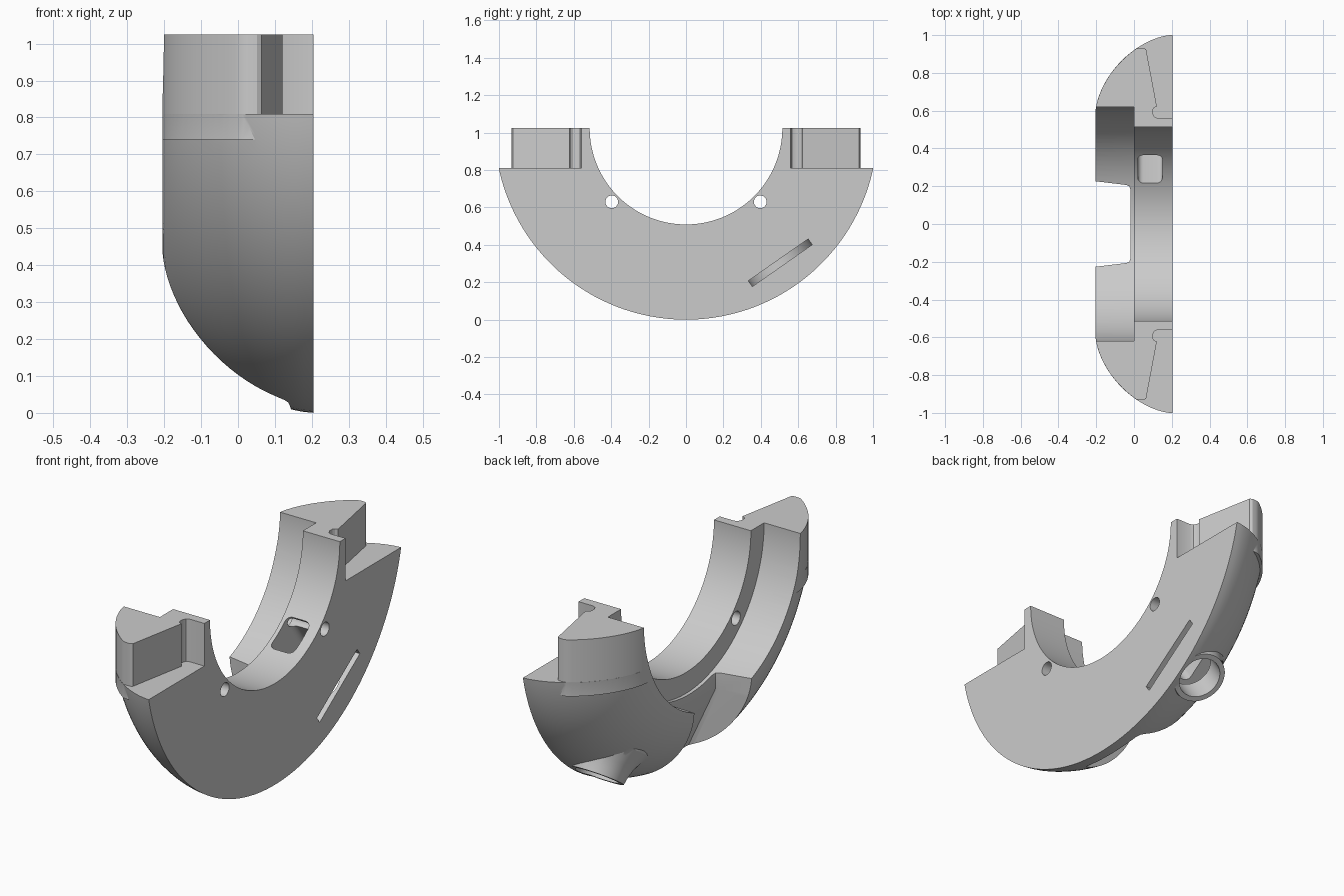
import bpy, bmesh, math
from mathutils import Matrix, Vector

if "Cube" in bpy.data.objects:
    bpy.data.objects.remove(bpy.data.objects["Cube"])

C = 1.024          # height of the ring axis, equal to the outer radius
FLAT = 0.205       # x of the flat face
SHOULDER = 0.81    # height where the end tabs start

# Frame whose z runs along the ring radius through the port
A = math.radians(35)
out = Vector((0, math.sin(A), -math.cos(A)))
side = out.cross(Vector((1, 0, 0)))
PORT = Matrix(((1, side.x, out.x, 0), (0, side.y, out.y, 0),
               (0, side.z, out.z, C), (0, 0, 0, 1)))
# Frame whose z runs along the ring axis (world x)
AXIS = Matrix.Translation((0, 0, C)) @ Matrix.Rotation(math.pi / 2, 4, 'Y')


def loft(name, rings, matrix=None):
    """Closed solid through rings of equal point count."""
    bm = bmesh.new()
    rows = [[bm.verts.new(p) for p in ring] for ring in rings]
    n = len(rows[0])
    for a, b in zip(rows, rows[1:]):
        for i in range(n):
            bm.faces.new((a[i], a[(i + 1) % n], b[(i + 1) % n], b[i]))
    bm.faces.new(rows[0])
    bm.faces.new(rows[-1])
    if matrix:
        bm.transform(matrix)
    bmesh.ops.recalc_face_normals(bm, faces=bm.faces)
    mesh = bpy.data.meshes.new(name)
    bm.to_mesh(mesh)
    bm.free()
    ob = bpy.data.objects.new(name, mesh)
    bpy.context.collection.objects.link(ob)
    return ob


def lathe(name, profile, matrix, n=64, centre=0.0):
    """Solid of revolution from (radius, height) points."""
    ang = [2 * math.pi * (i + 0.5) / n for i in range(n)]
    return loft(name, [[(centre + r * math.cos(t), r * math.sin(t), h) for t in ang]
                       for r, h in profile], matrix)


def prism(name, pts, z0, z1, matrix=None):
    return loft(name, [[(x, y, z) for x, y in pts] for z in (z0, z1)], matrix)


def box(name, x0, x1, y0, y1, z0, z1):
    return prism(name, [(x0, y0), (x1, y0), (x1, y1), (x0, y1)], z0, z1)


def combine(target, tool, operation):
    mod = target.modifiers.new(operation, 'BOOLEAN')
    mod.operation, mod.solver, mod.object = operation, 'EXACT', tool
    bpy.context.view_layer.objects.active = target
    bpy.ops.object.modifier_apply(modifier=mod.name)
    bpy.data.objects.remove(tool)


def outer_radius(x):
    t = min(1, max(0, (FLAT - x) / (2 * FLAT)))
    return 0.62 + (C - 0.62) * (1 - t ** 1.7) ** (1 / 1.7)


# Domed outer body, trimmed at the shoulders
xs = [FLAT - 2 * FLAT * math.cos(i / 24 * math.pi / 2) for i in range(25)]
body = lathe("half_ring", [(outer_radius(x), x) for x in xs] + [(C, 0.3)], AXIS, 144)
combine(body, box("shoulder_cut", -1, 1, -2, 2, SHOULDER, 3), 'DIFFERENCE')

# End tabs with a hooked, slanted joint face
hook = [(0.3, 0.40), (0.3, 0.56), (0.125, 0.56), (0.108, 0.567), (0.1, 0.585),
        (0.1, 0.605), (0.107, 0.616), (0.121, 0.622), (0.064, 0.925), (0.052, 0.932)]
rim = [0.03 - 0.235 * math.sin(i / 20 * math.pi / 2) for i in range(21)]
drop = (C - SHOULDER) ** 2
tab = hook + [(x, min(0.932, math.sqrt(outer_radius(x) ** 2 - drop) - 0.001))
              for x in rim] + [(-0.205, 0.40)]
for s in (1, -1):
    combine(body, prism("tab", [(x, s * y) for x, y in tab], 0.74, C), 'UNION')

# Flared boss around the port
combine(body, lathe("port_boss", [(0.1, 0.65), (0.19, 0.80), (0.19, 0.86), (0.168, 0.90),
                                  (0.148, 0.94), (0.135, 0.98), (0.128, 1.017)],
                    PORT, 64, 0.085), 'UNION')

# Flat side, bore and wider counterbore
combine(body, box("flat_cut", FLAT, 1, -2, 2, -1, 3), 'DIFFERENCE')
combine(body, lathe("bore", [(0.515, -0.5), (0.515, 0.5)], AXIS, 128), 'DIFFERENCE')
combine(body, lathe("counterbore", [(0.62, -0.5), (0.62, 0.0)], AXIS, 128), 'DIFFERENCE')


# Central notch with flared walls and a floor that slopes inward at the bottom
def notch_ring(f, z):
    return [(-0.4, -0.25, z), (f - 0.025, -0.207, z), (f - 0.007, -0.2, z), (f, -0.18, z),
            (f, 0.18, z), (f - 0.007, 0.2, z), (f - 0.025, 0.207, z), (-0.4, 0.25, z)]


combine(body, loft("notch", [notch_ring(f, z) for f, z in
                             ((-0.018, 0.8), (-0.018, 0.36), (0.14, 0.02), (0.165, -0.05))]),
        'DIFFERENCE')

# Port: rounded rectangular window inside, round mouth outside
window = []
for cx, cy, k in ((0.12, 0.06, 0), (0.05, 0.06, 1), (0.05, -0.06, 2), (0.12, -0.06, 3)):
    for i in range(6):
        t = (k + i / 5) * math.pi / 2
        window.append((cx + 0.03 * math.cos(t), cy + 0.03 * math.sin(t)))
combine(body, prism("window", window, 0.3, 0.88, PORT), 'DIFFERENCE')
combine(body, lathe("mouth", [(0.103, 0.88), (0.103, 1.2)], PORT, 48, 0.085), 'DIFFERENCE')

# Disc slot entering from the flat side
disc = [(0.13 + 0.195 * math.cos(t), 0.195 * math.sin(t))
        for t in [math.pi / 2 + math.pi * i / 32 for i in range(33)]]
combine(body, prism("slot", disc + [(0.4, -0.195), (0.4, 0.195)], 0.86, 0.897, PORT),
        'DIFFERENCE')

# Screw holes
for s in (1, -1):
    place = Matrix.Translation((0, s * 0.397, 0.63)) @ Matrix.Rotation(math.pi / 2, 4, 'Y')
    combine(body, lathe("screw_hole", [(0.034, -0.1), (0.034, 0.4)], place, 32), 'DIFFERENCE')

# Finish
grey = bpy.data.materials.new("light grey")
grey.diffuse_color = (0.6, 0.6, 0.6, 1)
grey.use_nodes = True
grey.node_tree.nodes["Principled BSDF"].inputs["Base Color"].default_value = grey.diffuse_color
body.data.materials.clear()
body.data.materials.append(grey)
bpy.context.view_layer.objects.active = body
body.select_set(True)
bpy.ops.object.shade_smooth_by_angle(angle=math.radians(25))
